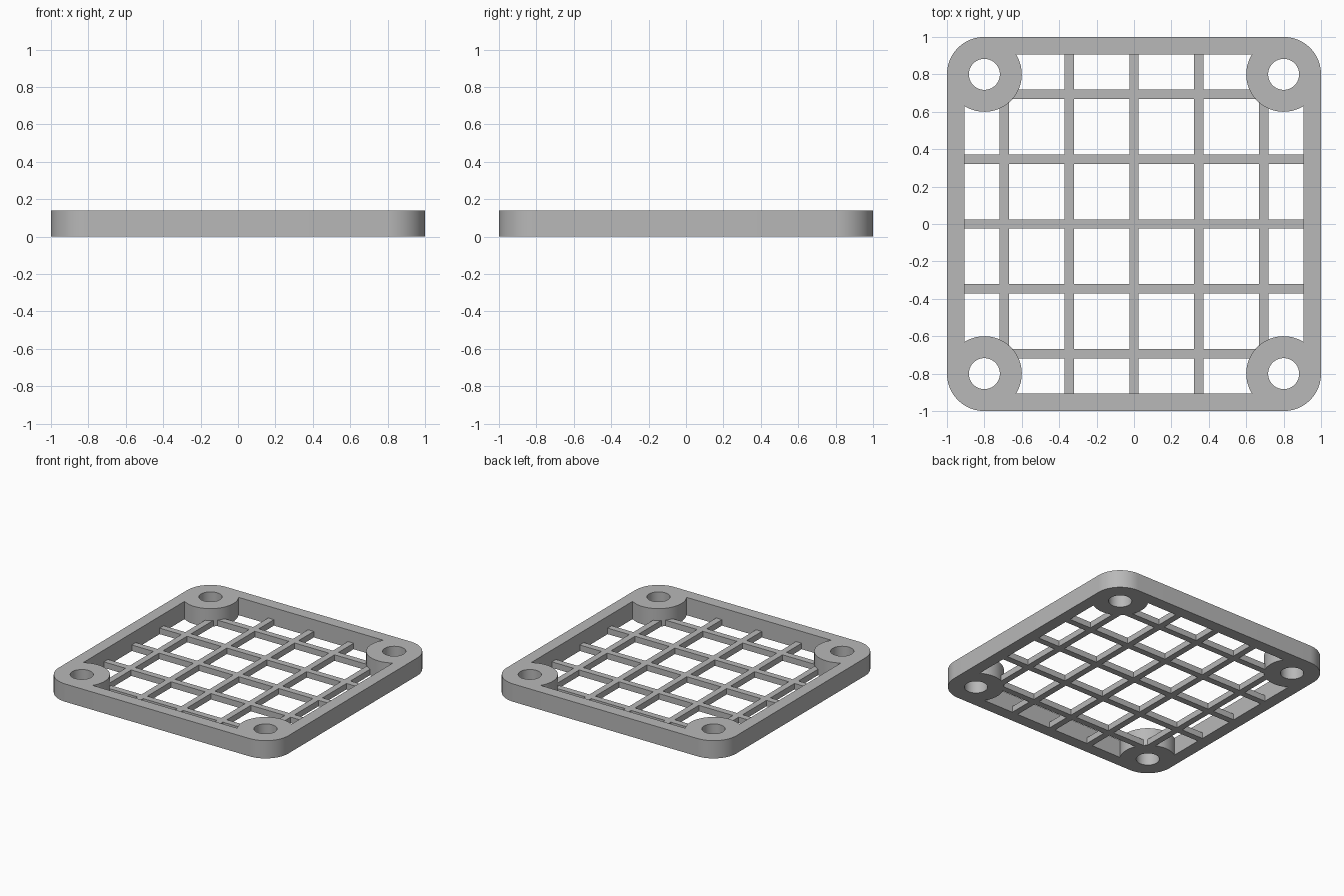
import bpy, bmesh
from math import acos, cos, degrees, radians, sin

cube = bpy.data.objects.get("Cube")
if cube:
    bpy.data.objects.remove(cube, do_unlink=True)

HEIGHT = 0.14        # rim thickness
BAR_HEIGHT = 0.047   # lattice thickness
BAR_WIDTH = 0.05
BOSS = 0.8           # screw boss centre
BOSS_RADIUS = 0.2
HOLE_RADIUS = 0.083
OPENING = 0.907      # half width of the opening
PITCH = 0.347        # bar spacing

grey = bpy.data.materials.new("grey_plastic")
grey.use_nodes = True
colour = (0.48, 0.48, 0.48, 1)
grey.diffuse_color = colour
grey.node_tree.nodes["Principled BSDF"].inputs["Base Color"].default_value = colour


def make_object(name, bm):
    bmesh.ops.recalc_face_normals(bm, faces=bm.faces)
    mesh = bpy.data.meshes.new(name)
    bm.to_mesh(mesh)
    bm.free()
    mesh.materials.append(grey)
    obj = bpy.data.objects.new(name, mesh)
    bpy.context.collection.objects.link(obj)
    return obj


def arc(cx, cy, radius, start, end, steps):
    angles = [radians(start + (end - start) * i / steps) for i in range(steps + 1)]
    return [(cx + radius * cos(a), cy + radius * sin(a)) for a in angles]


def four_corners(start, end, steps):
    """One arc about a boss centre, repeated at each corner as a closed loop."""
    points = []
    for turn in range(4):
        for x, y in arc(BOSS, BOSS, BOSS_RADIUS, start, end, steps):
            for _ in range(turn):
                x, y = -y, x
            points.append((x, y))
    return points


# Rim with rounded corners, bosses bulging into the opening, and screw holes
touch = degrees(acos((OPENING - BOSS) / BOSS_RADIUS))
loops = [four_corners(0, 90, 20), four_corners(360 - touch, 90 + touch, 32)]
for sx in (-1, 1):
    for sy in (-1, 1):
        loops.append(arc(sx * BOSS, sy * BOSS, HOLE_RADIUS, 0, 360, 40)[:-1])

bm = bmesh.new()
for loop in loops:
    verts = [bm.verts.new((x, y, 0)) for x, y in loop]
    for i, v in enumerate(verts):
        bm.edges.new((verts[i - 1], v))
bmesh.ops.triangle_fill(bm, edges=bm.edges[:], use_beauty=True, normal=(0, 0, 1))
top = bmesh.ops.extrude_face_region(bm, geom=bm.faces[:])["geom"]
bmesh.ops.translate(bm, vec=(0, 0, HEIGHT),
                    verts=[v for v in top if isinstance(v, bmesh.types.BMVert)])
frame = make_object("grille_frame", bm)


# Lattice bars, with their ends buried in the rim or the bosses
def make_bars(name, along_x):
    bm = bmesh.new()
    for i in range(-2, 3):
        length = 2 * (0.66 if abs(i) == 2 else 0.94)
        verts = bmesh.ops.create_cube(bm, size=1)["verts"]
        size = (length, BAR_WIDTH) if along_x else (BAR_WIDTH, length)
        bmesh.ops.scale(bm, vec=(*size, BAR_HEIGHT), verts=verts)
        place = (0, i * PITCH) if along_x else (i * PITCH, 0)
        bmesh.ops.translate(bm, vec=(*place, BAR_HEIGHT / 2), verts=verts)
    return make_object(name, bm)


# Fuse the bars and the rim into one solid
for bars in (make_bars("cross_bars", True), make_bars("upright_bars", False)):
    union = frame.modifiers.new("fuse_bars", 'BOOLEAN')
    union.operation = 'UNION'
    union.solver = 'EXACT'
    union.object = bars
    bpy.context.view_layer.objects.active = frame
    bpy.ops.object.modifier_apply(modifier=union.name)
    bpy.data.objects.remove(bars, do_unlink=True)

bpy.ops.object.select_all(action='DESELECT')
frame.select_set(True)
bpy.context.view_layer.objects.active = frame
bpy.ops.object.shade_smooth_by_angle(angle=radians(30))
